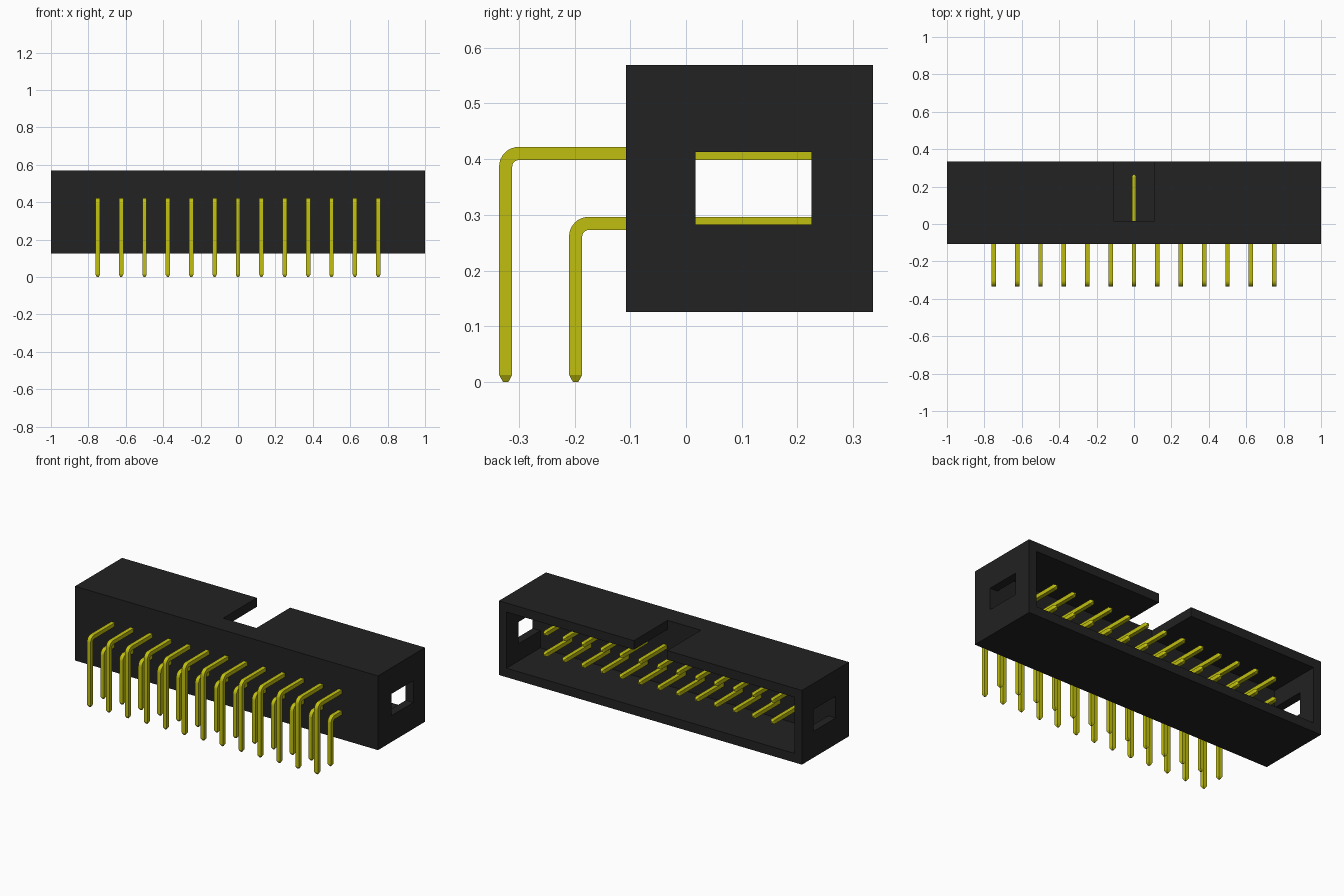
import bpy
import bmesh
import math
from mathutils import Vector

cube = bpy.data.objects.get("Cube")
if cube:
    bpy.data.objects.remove(cube, do_unlink=True)


def make_material(name, color):
    mat = bpy.data.materials.new(name)
    mat.use_nodes = True
    mat.diffuse_color = color
    bsdf = mat.node_tree.nodes["Principled BSDF"]
    bsdf.inputs["Base Color"].default_value = color
    bsdf.inputs["Roughness"].default_value = 0.6
    return mat


black = make_material("black plastic", (0.016, 0.016, 0.016, 1))
gold = make_material("yellow metal", (0.527, 0.521, 0.005, 1))


def bmesh_to_mesh(bm, name, mat):
    bmesh.ops.recalc_face_normals(bm, faces=bm.faces)
    mesh = bpy.data.meshes.new(name)
    bm.to_mesh(mesh)
    bm.free()
    mesh.materials.append(mat)
    return mesh


def add_object(name, mesh, location=(0, 0, 0)):
    obj = bpy.data.objects.new(name, mesh)
    obj.location = location
    bpy.context.collection.objects.link(obj)
    return obj


# Shroud: a grid of blocks, where only faces between filled and empty remain
GRID = (
    (-1, -0.95, -0.11, 0.11, 0.95, 1),
    (-0.108, 0.017, 0.225, 0.335),
    (0.126, 0.18, 0.283, 0.413, 0.515, 0.569),
)


def filled(i, j, k):
    if not (0 <= i < 5 and 0 <= j < 3 and 0 <= k < 5):
        return False
    if j == 0:                          # solid front wall
        return True
    if i in (0, 4):                     # end walls with a window
        return not (j == 1 and k == 2)
    if k == 4:                          # top wall with the key notch
        return i != 2
    return k == 0                       # bottom wall


bm = bmesh.new()
for i in range(5):
    for j in range(3):
        for k in range(5):
            if not filled(i, j, k):
                continue
            for axis in range(3):
                for side in (0, 1):
                    near = [i, j, k]
                    near[axis] += 2 * side - 1
                    if filled(*near):
                        continue
                    corners = []
                    for a, b in ((0, 0), (1, 0), (1, 1), (0, 1)):
                        idx = [i, j, k]
                        idx[axis] += side
                        idx[(axis + 1) % 3] += a
                        idx[(axis + 2) % 3] += b
                        corners.append(bm.verts.new(
                            [GRID[n][idx[n]] for n in range(3)]))
                    bm.faces.new(corners)
bmesh.ops.remove_doubles(bm, verts=bm.verts, dist=1e-4)
bmesh.ops.recalc_face_normals(bm, faces=bm.faces)
bmesh.ops.dissolve_limit(bm, angle_limit=0.01, verts=bm.verts, edges=bm.edges)
add_object("shroud", bmesh_to_mesh(bm, "shroud", black))


# Pins: a square section swept up, around a bend and back into the shroud
HALF = 0.0118
TIP = 0.013
BEND = 0.0235
PIN_END = 0.265


def pin_mesh(name, y, z):
    # each station: centre y, centre z, turn from vertical, size
    stations = [(y, 0, 0, 0.4), (y, TIP, 0, 1)]
    for n in range(9):
        t = math.pi / 2 * n / 8
        stations.append((y + BEND - BEND * math.cos(t),
                         z - BEND + BEND * math.sin(t), t, 1))
    stations += [(PIN_END - TIP, z, math.pi / 2, 1),
                 (PIN_END, z, math.pi / 2, 0.4)]

    bm = bmesh.new()
    rings = []
    for cy, cz, t, size in stations:
        side = Vector((HALF * size, 0, 0))
        normal = Vector((0, math.cos(t), -math.sin(t))) * HALF * size
        centre = Vector((0, cy, cz))
        rings.append([bm.verts.new(centre + a * side + b * normal)
                      for a, b in ((-1, -1), (1, -1), (1, 1), (-1, 1))])
    for low, high in zip(rings, rings[1:]):
        for n in range(4):
            m = (n + 1) % 4
            bm.faces.new((low[n], low[m], high[m], high[n]))
    bm.faces.new(rings[0])
    bm.faces.new(rings[-1])
    mesh = bmesh_to_mesh(bm, name, gold)
    # Smooth only around the bend
    mesh.polygons.foreach_set("use_smooth", [True] * len(mesh.polygons))
    mesh.set_sharp_from_angle(angle=math.radians(20))
    return mesh


for row, y, z in (("upper_pin", -0.3235, 0.41), ("lower_pin", -0.198, 0.2845)):
    mesh = pin_mesh(row, y, z)
    for n in range(13):
        add_object(f"{row}_{n + 1}", mesh, ((n - 6) * 0.125, 0, 0))
